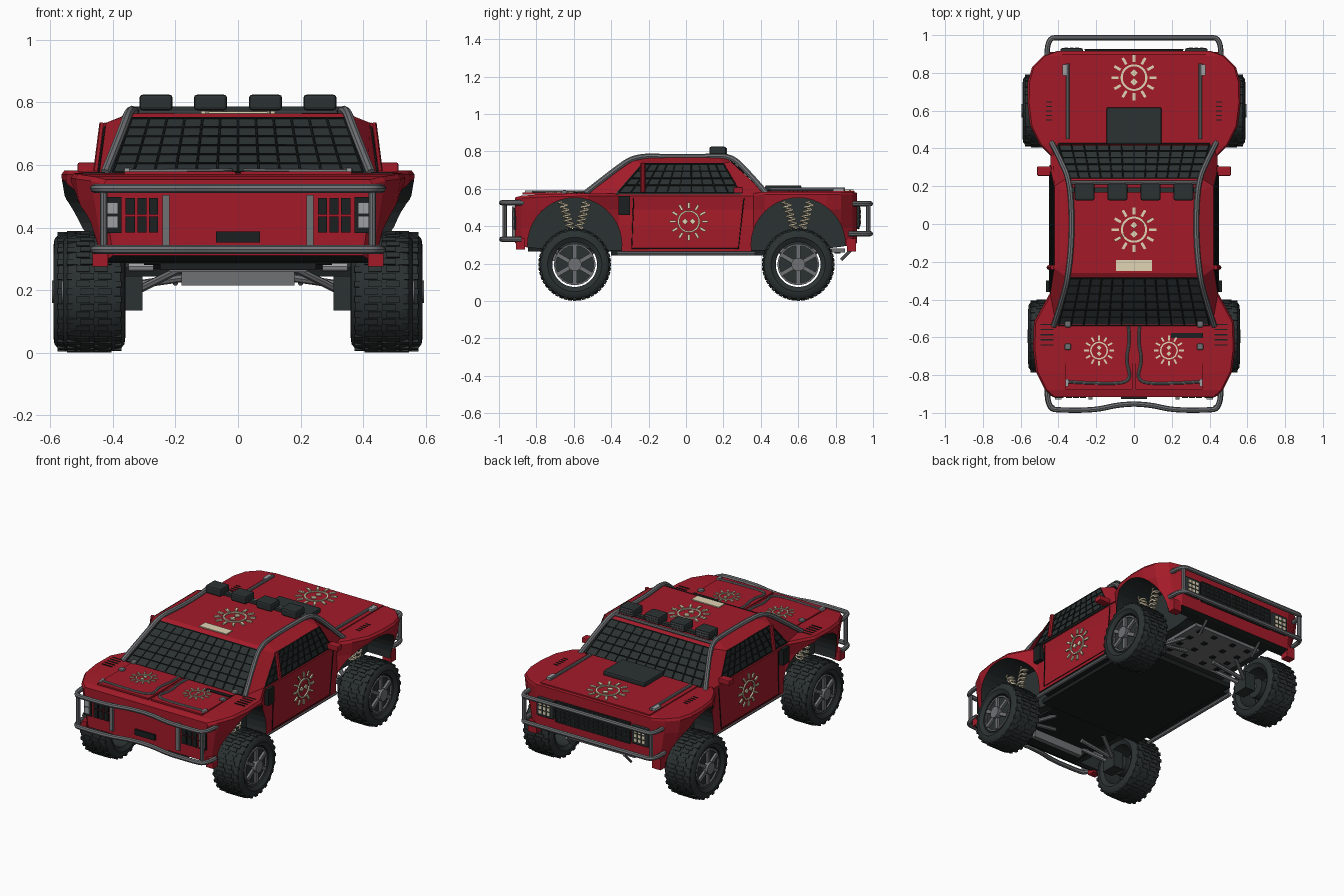
import bpy, bmesh, math
from mathutils import Vector, Matrix
default_cube = bpy.data.objects.get("Cube")
if default_cube:
    bpy.data.objects.remove(default_cube, do_unlink=True)

def material(name, *colour):
    mat = bpy.data.materials.new(name)
    mat.use_nodes = True
    mat.diffuse_color = (*colour, 1)
    mat.node_tree.nodes["Principled BSDF"].inputs["Base Color"].default_value = (*colour, 1)
    return mat
RED = material("body red", .37, .011, .022)
DARK = material("dark rubber", .024, .031, .031)
BLACK = material("black net and floor", .011, .014, .014)
GREY = material("tube grey", .16, .165, .175)
BEIGE = material("beige paint", .75, .66, .46)
SILVER = material("lamp silver", .34, .35, .36)
SIDES = (-1, 1)

def place_object(name, data, *mats):
    for mat in mats:
        data.materials.append(mat)
    ob = bpy.data.objects.new(name, data)
    bpy.context.collection.objects.link(ob)
    bpy.ops.object.select_all(action="DESELECT")
    ob.select_set(True)
    bpy.context.view_layer.objects.active = ob
    return ob

def finish(name, bm, *mats, smooth=False):
    mesh = bpy.data.meshes.new(name)
    bmesh.ops.recalc_face_normals(bm, faces=bm.faces)
    bm.to_mesh(mesh)
    bm.free()
    ob = place_object(name, mesh, *mats)
    if smooth:
        bpy.ops.object.shade_smooth_by_angle(angle=math.radians(35))
    return ob

def add_box(bm, centre, size, turn=Matrix()):
    bmesh.ops.create_cube(bm, size=1, matrix=turn @ Matrix.Translation(centre) @ Matrix.Diagonal((*size, 1)))

def add_disc(bm, place, radius, depth):
    bmesh.ops.create_cone(bm, cap_ends=True, segments=40, radius1=radius, radius2=radius, depth=depth,
                          matrix=place @ Matrix.Rotation(math.pi / 2, 4, "Y"))

def boxes(name, mat, *items, bevel=0):
    bm = bmesh.new()
    for centre, size in items:
        add_box(bm, centre, size)
    if bevel:
        bmesh.ops.bevel(bm, geom=bm.edges[:], offset=bevel, segments=2, affect="EDGES", profile=.5)
    finish(name, bm, mat)

def pair(centre, size):
    return [((side * centre[0], *centre[1:]), size) for side in SIDES]

def mirrored(*paths):
    return [[(side * x, y, z) for x, y, z in path] for side in SIDES for path in paths]

def tubes(name, mat, paths, radius, rounded=True, detail=2):
    curve = bpy.data.curves.new(name, "CURVE")
    curve.dimensions, curve.use_fill_caps, curve.resolution_u = "3D", True, 5
    curve.bevel_depth, curve.bevel_resolution = radius, detail
    for path in paths:
        spline = curve.splines.new("NURBS" if rounded else "POLY")
        spline.points.add(len(path) - 1)
        for point, co in zip(spline.points, path):
            point.co = (*co, 1)
        if rounded:
            spline.use_endpoint_u, spline.order_u = True, 3
    place_object(name, curve, mat)
    bpy.ops.object.convert(target="MESH")
    if detail:
        bpy.ops.object.shade_smooth_by_angle(angle=math.radians(40))

def net(name, corners, columns, rows, mat=BLACK):
    a, b, c, d = map(Vector, corners)
    lines = [(a.lerp(b, i / columns), d.lerp(c, i / columns)) for i in range(columns + 1)]
    lines += [(a.lerp(d, i / rows), b.lerp(c, i / rows)) for i in range(rows + 1)]
    tubes(name, mat, lines, .0035, False, 0)

def loft(name, halves, *mats):
    bm = bmesh.new()
    loops = [[bm.verts.new(co) for co in half + [(-x, y, z) for x, y, z in reversed(half)]] for half in halves]
    for low, high in zip(loops, loops[1:]):
        for i in range(len(low)):
            bm.faces.new((low[i - 1], low[i], high[i], high[i - 1]))
    bm.faces.new(loops[0])
    bm.faces.new(loops[-1])
    return finish(name, bm, *mats)

# Lower body: position, bottom half-width, shoulder half-width, bottom, top
stations = [(-.915, .4, .43, .31, .553), (-.88, .43, .47, .29, .563), (-.78, .46, .52, .28, .57), (-.66, .47, .535, .28, .573),
            (-.52, .46, .53, .28, .575), (-.42, .44, .475, .27, .575), (-.36, .435, .442, .265, .575), (.36, .435, .442, .265, .575),
            (.42, .45, .5, .27, .583), (.52, .47, .55, .28, .583), (.64, .48, .565, .28, .583), (.75, .48, .563, .28, .583),
            (.83, .47, .54, .29, .583), (.89, .44, .48, .3, .583), (.915, .4, .41, .31, .578)]
body = loft("body_shell", [[(low, y, base), (low + (wide - low) * .35, y, .39), (wide - .01, y, .49), (wide, y, top - .014),
                            (wide - .01, y, top)] for y, low, wide, base, top in stations], RED, DARK, BLACK)
AXLES, ARCH_Z, ARCH_R = (-.595, .6), .3, .252
bm = bmesh.new()
for x, y in [(side * .5, y) for side in SIDES for y in AXLES]:
    add_disc(bm, Matrix.Translation((x, y, ARCH_Z)), ARCH_R, .4)
cutter = finish("arch_cutter", bm, DARK)
cut = body.modifiers.new("arches", "BOOLEAN")
cut.operation, cut.solver, cut.object = "DIFFERENCE", "EXACT", cutter
bpy.context.view_layer.objects.active = body
bpy.ops.object.modifier_apply(modifier=cut.name)
bpy.data.objects.remove(cutter, do_unlink=True)
for face in body.data.polygons:
    x, y, z = face.center
    in_arch = min(math.hypot(y - axle, z - ARCH_Z) for axle in AXLES) < ARCH_R + .002
    lining = in_arch and (abs(x) < .31 or abs(face.normal.x) < .1)
    face.material_index = 1 if lining else 2 if face.normal.z < -.7 else 0
# Cabin with dark windows
cabin = loft("cabin", [[(.415, -.54, .57), (.444, -.38, .57), (.444, .3, .57), (.43, .43, .57)],
                       [(.352, -.285, .75), (.422, -.235, .735), (.422, .2, .735), (.36, .24, .745)],
                       [(.342, -.26, .764), (.345, -.2, .766), (.345, .17, .766), (.342, .21, .764)]], RED, DARK)
for face in cabin.data.polygons:
    x, y, z = face.center
    face.material_index = int(z < .7 and (abs(x) < .1 or abs(y) < .1))
net("windscreen_net", [(-.4, -.537, .578), (.4, -.537, .578), (.34, -.287, .75), (-.34, -.287, .75)], 12, 6)
net("rear_window_net", [(-.4, .425, .585), (.4, .425, .585), (.35, .243, .745), (-.35, .243, .745)], 12, 5)
for x, top in ((-.446, -.425), (.446, .425)):
    net("side_window_net", [(x, -.36, .58), (x, .29, .58), (top, .2, .733), (top, -.23, .733)], 10, 4)
tubes("window_pillars", RED, mirrored([(.45, -.23, .58), (.43, -.23, .735)]), .013, False)
# Roll cage and roof lamps
tubes("roll_cage", GREY, mirrored([(.425, -.54, .575), (.37, -.37, .71), (.348, -.27, .775), (.33, -.1, .771), (.33, .1, .771),
                                   (.345, .24, .778), (.385, .33, .69), (.435, .43, .575)]), .015)
tubes("cage_cross_bars", GREY, [[(-.345, .22, .768), (.345, .22, .768)]], .01, False)
boxes("light_bar", DARK, ((0, .18, .779), (.66, .025, .016)))
boxes("roof_lamps", DARK, *[item for x in (.262, .088) for item in pair((x, .17, .8), (.106, .09, .05))], bevel=.01)
for x in (-.262, -.088, .088, .262):
    net("lamp_guard", [(x - .04, .216, .785), (x + .04, .216, .785), (x + .04, .216, .815), (x - .04, .216, .815)], 5, 2, GREY)

# Painted sun motifs
def sun(name, centre, across, up, radius):
    across, up = Vector(across), Vector(up)
    place = Matrix((across, up, across.cross(up))).transposed().to_4x4()
    place.translation = centre
    bm = bmesh.new()
    for i in range(24):
        turn = place @ Matrix.Rotation(i * math.tau / 24, 4, "Z")
        add_box(bm, (radius * .54, 0, 0), (radius * .09, radius * .15, .008), turn)
        if i % 2 == 0:
            add_box(bm, (radius * .84, 0, 0), (radius * .32, radius * .12, .008), turn)
    for side in SIDES:
        tilt = place @ Matrix.Translation((0, side * radius * .2, 0)) @ Matrix.Rotation(math.pi / 4, 4, "Z")
        add_box(bm, (0, 0, 0), (radius * .23, radius * .23, .008), tilt)
    finish(name, bm, BEIGE)
X, Y, Z = (1, 0, 0), (0, 1, 0), (0, 0, 1)
sun("roof_sun", (0, -.03, .768), X, Y, .118)
sun("bed_sun", (0, .775, .591), X, Y, .12)
for side in SIDES:
    sun("hood_sun", (side * .185, -.67, .581), X, Y, .08)
    sun("door_sun", (side * .446, .015, .425), Z, (0, -side, 0), .102)
boxes("roof_stripe", BEIGE, ((0, -.22, .768), (.19, .06, .006)))
# Hood, bed and side details
boxes("hood_panel", RED, *pair((.185, -.705, .574), (.355, .34, .01)))
boxes("bed_cover", RED, ((0, .665, .584), (.76, .47, .01)))
boxes("bed_vent_box", DARK, ((0, .52, .603), (.29, .195, .03)), bevel=.008)
boxes("hood_vent", BLACK, ((.28, -.59, .58), (.17, .025, .006)))
boxes("front_fender_vents", BLACK, *[item for i in range(5) for item in pair((.46, -.64 + i * .027, .575), (.07, .006, .005))])
boxes("rear_fender_vents", BLACK, *[item for i in range(5) for item in pair((.45, .55 + i * .024, .584), (.03, .005, .005))])
tubes("hood_tubes", GREY, mirrored([(.03, -.54, .582), (.02, -.62, .583), (.045, -.72, .583), (.01, -.83, .583),
                                    (.12, -.85, .58), (.36, -.835, .58)]), .008)
tubes("bed_rails", GREY, mirrored([(.35, .45, .597), (.35, .85, .597)]), .009, False)
boxes("latches", SILVER, *pair((.365, .815, .593), (.025, .06, .02)), *pair((.355, -.84, .58), (.015, .04, .02)))
boxes("hood_pins", GREY, *[item for y in (-.53, -.65) for item in pair((.35, y, .582), (.035, .035, .02))], bevel=.009)
boxes("side_mirrors", RED, *pair((.475, .28, .592), (.075, .05, .032)), bevel=.005)
boxes("side_vents", BLACK, *pair((.45, -.33, .51), (.03, .06, .1)))
tubes("door_seams", BLACK, mirrored([(.444, -.28, .55), (.441, -.29, .28), (.441, .28, .28), (.444, .31, .55)]), .003, False, 0)
tubes("sill_bars", GREY, mirrored([(.42, -.37, .254), (.42, .37, .254)]), .012, False)
# Front face
slots = [item for x in (.27, .307, .344) for z in (.41, .468) for item in pair((x, -.917, z), (.03, .01, .052))]
boxes("grille_slots", BLACK, *slots, *pair((.397, -.915, .44), (.05, .014, .115)))
boxes("headlamps", SILVER, *[item for z in (.418, .462) for item in pair((.4, -.916, z), (.034, .024, .038))])
boxes("front_strips", GREY, *pair((.23, -.922, .42), (.022, .016, .17)))
boxes("front_plate", BLACK, ((0, -.92, .37), (.14, .012, .035)))
boxes("lower_corners", RED, *pair((.44, -.885, .305), (.05, .05, .06)), *pair((.43, .885, .3), (.06, .05, .07)))
# Rear face
boxes("tail_grille", BLACK, ((0, .917, .45), (.52, .012, .13)))
net("tail_mesh", [(-.26, .924, .385), (.26, .924, .385), (.26, .924, .515), (-.26, .924, .515)], 16, 5, DARK)
boxes("tail_lamp_frames", DARK, *pair((.33, .917, .45), (.12, .03, .12)), bevel=.012)
lamps = [item for x in (.302, .33, .358) for z in (.422, .45, .478) for item in pair((x, .932, z), (.019, .006, .019))]
boxes("tail_lamps", BEIGE, *lamps)
tubes("mud_flap_stays", GREY, mirrored([(.2, .9, .29), (.2, .83, .22)]), .008, False)
# Bumpers
for z, start in ((.525, -.86), (.33, -.88)):
    tubes("front_bumper", GREY, mirrored([(0, -.953, z), (.08, -.955, z), (.2, -.985, z), (.38, -.986, z),
                                          (.46, -.978, z), (.46, start, z)]), .014)
for z in (.52, .36):
    tubes("rear_bumper", GREY, mirrored([(0, .986, z), (.38, .986, z), (.465, .985, z), (.46, .87, z)]), .014)
tubes("bumper_uprights", GREY, mirrored([(.43, -.97, .33), (.43, -.97, .525)], [(.44, .975, .36), (.44, .975, .52)]), .012, False)
# Underside and suspension
boxes("floor_plate", BLACK, ((0, .02, .258), (.72, .84, .03)), ((0, -.62, .28), (.5, .45, .03)))
boxes("skid_plates", GREY, ((0, -.74, .275), (.44, .05, .035)), ((0, -.7, .24), (.36, .03, .05)), ((0, .67, .27), (.48, .36, .02)))
boxes("skid_studs", BLACK, *[item for x in (.07, .18) for i in range(4) for item in pair((x, .54 + i * .09, .258), (.03, .03, .006))])
boxes("hub_carriers", DARK, *[item for y in AXLES for item in pair((.34, y, .19), (.07, .1, .11))])
arms, coils = [], []
for y in AXLES:
    arms += [[(.18, y + shift, .27), (.36, y, .18)] for shift in (-.1, .1)] + [[(.1, y, .25), (.45, y, .2)]]
    for lean in (-.065, .065):
        top, foot = Vector((.39, y + lean, .53)), Vector((.39, y + lean * .2, .36))
        coils.append([foot.lerp(top, i / 56) + Vector((math.cos(i * .785), math.sin(i * .785), 0)) * .022 for i in range(57)])
tubes("suspension_arms", GREY, mirrored(*arms), .013, False)
tubes("spring_coils", BEIGE, mirrored(*coils), .006, False, 0)
tubes("axle_joints", SILVER, mirrored([(.27, AXLES[0] - .1, .275), (.35, AXLES[0] - .1, .275)]), .015, False)

# Wheels, open between rim and tyre
def wheel(x, y, side):
    place = Matrix.Translation((side * x, y, .195)) @ Matrix.Rotation(0 if side > 0 else math.pi, 4, "Z")
    profile = [(-.085, .12), (-.1, .145), (-.097, .168), (-.084, .183), (-.055, .19)]
    profile += [(-px, r) for px, r in reversed(profile)]
    bm = bmesh.new()
    verts = [bm.verts.new((px, 0, r)) for px, r in profile]
    edges = [bm.edges.new((verts[i - 1], verts[i])) for i in range(len(verts))]
    bmesh.ops.spin(bm, geom=verts + edges, axis=X, cent=(0, 0, 0), angle=math.tau, steps=48, use_merge=True)
    bm.transform(place)
    finish("tyre", bm, DARK, smooth=True)
    treads, spokes = bmesh.new(), bmesh.new()
    for i in range(48):
        turn = place @ Matrix.Rotation(i * math.tau / 48, 4, "X")
        for px in ((-.07, -.022, .035) if i % 2 else (-.035, .022, .07)):
            add_box(treads, (px, 0, .189 if abs(px) < .06 else .185), (.042 if abs(px) < .06 else .034, .02, .011), turn)
        if i % 2 == 0:
            add_box(spokes, (.078, 0, .105), (.012, .028, .01), turn)
        if i % 8 == 0:
            add_box(spokes, (.08, 0, .065), (.02, .022, .08), turn)
    finish("tread_blocks", treads, DARK)
    finish("wheel_spokes", spokes, GREY)
    for name, mat, radius, depth, px in (("rim", DARK, .11, .05, .05), ("hub_cap", GREY, .036, .03, .09), ("hub_core", DARK, .06, .1, -.02)):
        bm = bmesh.new()
        add_disc(bm, place @ Matrix.Translation((px, 0, 0)), radius, depth)
        finish(name, bm, mat, smooth=True)
for side in SIDES:
    wheel(.46, AXLES[0], side)
    wheel(.49, AXLES[1], side)
